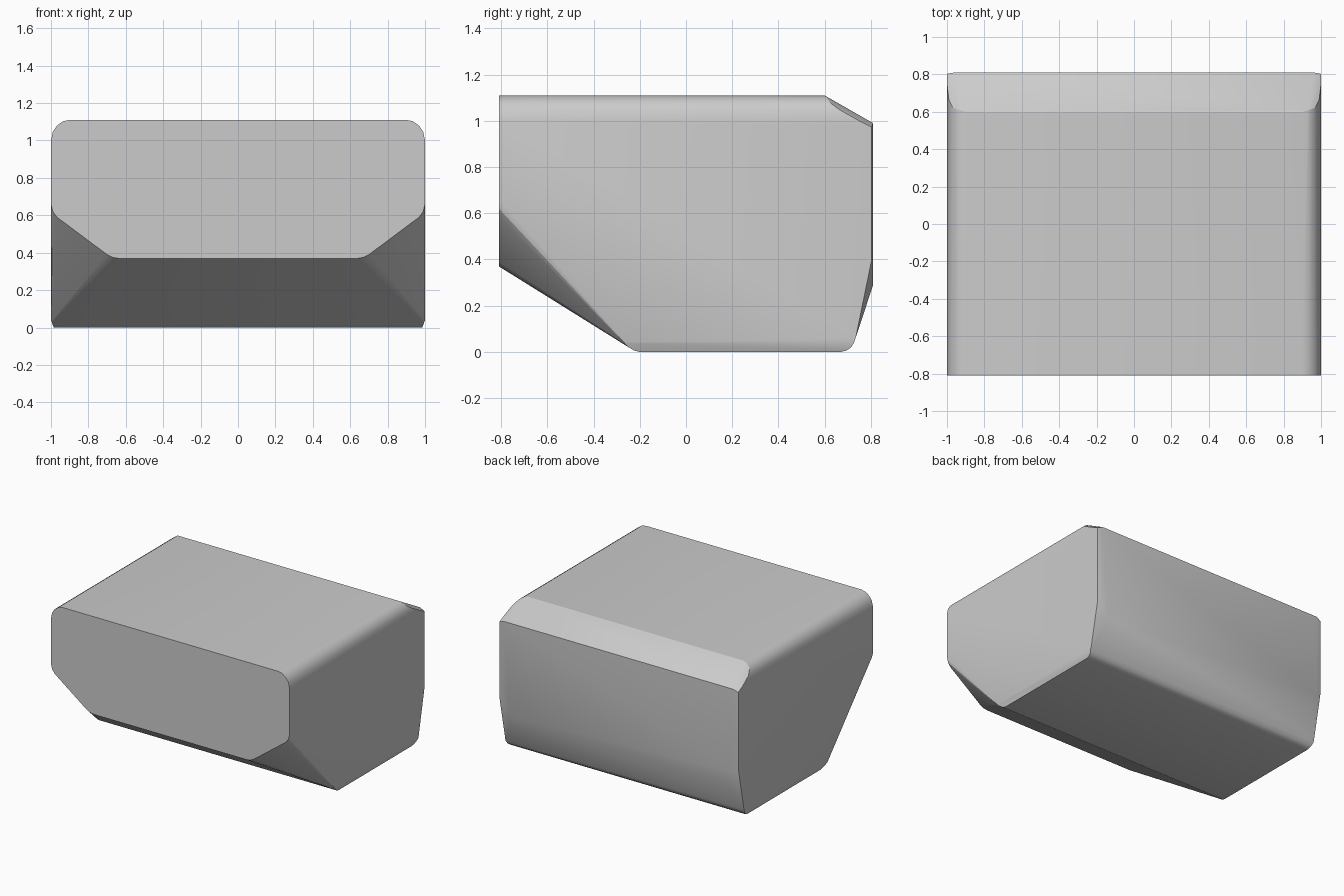
import bpy, bmesh
from mathutils import Vector

if "Cube" in bpy.data.objects:
    bpy.data.objects.remove(bpy.data.objects["Cube"])

# side profile (y, z), extruded across the full width
PROFILE = [(-0.81, 1.11), (-0.81, 0.37), (-0.26, 0.03), (-0.245, 0.018),
           (-0.225, 0.006), (-0.20, 0), (0.67, 0), (0.695, 0.006),
           (0.715, 0.02), (0.728, 0.042), (0.81, 0.29), (0.81, 0.99), (0.60, 1.11)]
CENTRE = Vector((0, 0, 0.55))

bm = bmesh.new()
base = bm.faces.new([bm.verts.new((-1, y, z)) for y, z in PROFILE])
far = bm.faces.new([bm.verts.new((1, y, z)) for y, z in PROFILE])
bmesh.ops.bridge_loops(bm, edges=base.edges[:] + far.edges[:])
bmesh.ops.recalc_face_normals(bm, faces=bm.faces[:])


def cut(a, b, c):
    """Slice off everything outside the plane abc, on both sides."""
    for s in (1, -1):
        p, q, r = (Vector((s * v[0], v[1], v[2])) for v in (a, b, c))
        n = (q - p).cross(r - p).normalized()
        if n.dot(p - CENTRE) < 0:
            n = -n
        bmesh.ops.bisect_plane(bm, geom=bm.verts[:] + bm.edges[:] + bm.faces[:],
                               dist=1e-5, plane_co=p, plane_no=n, clear_outer=True)
        bmesh.ops.holes_fill(bm, edges=[e for e in bm.edges if e.is_boundary], sides=0)


# rounded upper side edges
arc = [(0.90, 1.11), (0.935, 1.103), (0.968, 1.08), (0.99, 1.047), (1, 1.0)]
for (x0, z0), (x1, z1) in zip(arc, arc[1:]):
    cut((x0, 0, z0), (x1, 0, z1), (x1, 0.5, z1))

# front lower corners: fan of planes meeting near the bottom edge
fan = [(0.64, 0.37), (0.67, 0.375), (0.70, 0.39), (0.968, 0.59), (0.99, 0.62), (1, 0.66)]
for (x0, z0), (x1, z1) in zip(fan, fan[1:]):
    cut((x0, -0.81, z0), (x1, -0.81, z1), (1, -0.255, 0.027))

# bottom side chamfer, back corner chamfers
cut((1, 0, 0.04), (0.985, 0, 0), (0.985, 0.5, 0))
cut((1, 0.81, 0.43), (1, 0.73, 0.04), (0.92, 0.81, 0.29))
cut((1, 0.803, 0), (0.96, 0.81, 0), (0.96, 0.81, 1))
cut((0.93, 0.60, 1.11), (1, 0.80, 0.975), (0.96, 0.81, 0.99))

# close as a clean convex solid
bmesh.ops.remove_doubles(bm, verts=bm.verts[:], dist=0.0005)
points = [v.co.copy() for v in bm.verts]
bm.free()
bm = bmesh.new()
for co in points:
    bm.verts.new(co)
bmesh.ops.convex_hull(bm, input=bm.verts[:])
bmesh.ops.delete(bm, geom=[v for v in bm.verts if not v.link_faces], context='VERTS')
bmesh.ops.dissolve_limit(bm, angle_limit=0.01, verts=bm.verts[:], edges=bm.edges[:])
bmesh.ops.recalc_face_normals(bm, faces=bm.faces[:])

mesh = bpy.data.meshes.new("chamfered_block")
bm.to_mesh(mesh)
bm.free()
block = bpy.data.objects.new("chamfered_block", mesh)
bpy.context.collection.objects.link(block)
bpy.context.view_layer.objects.active = block
block.select_set(True)
bpy.ops.object.shade_smooth_by_angle(angle=0.44)
